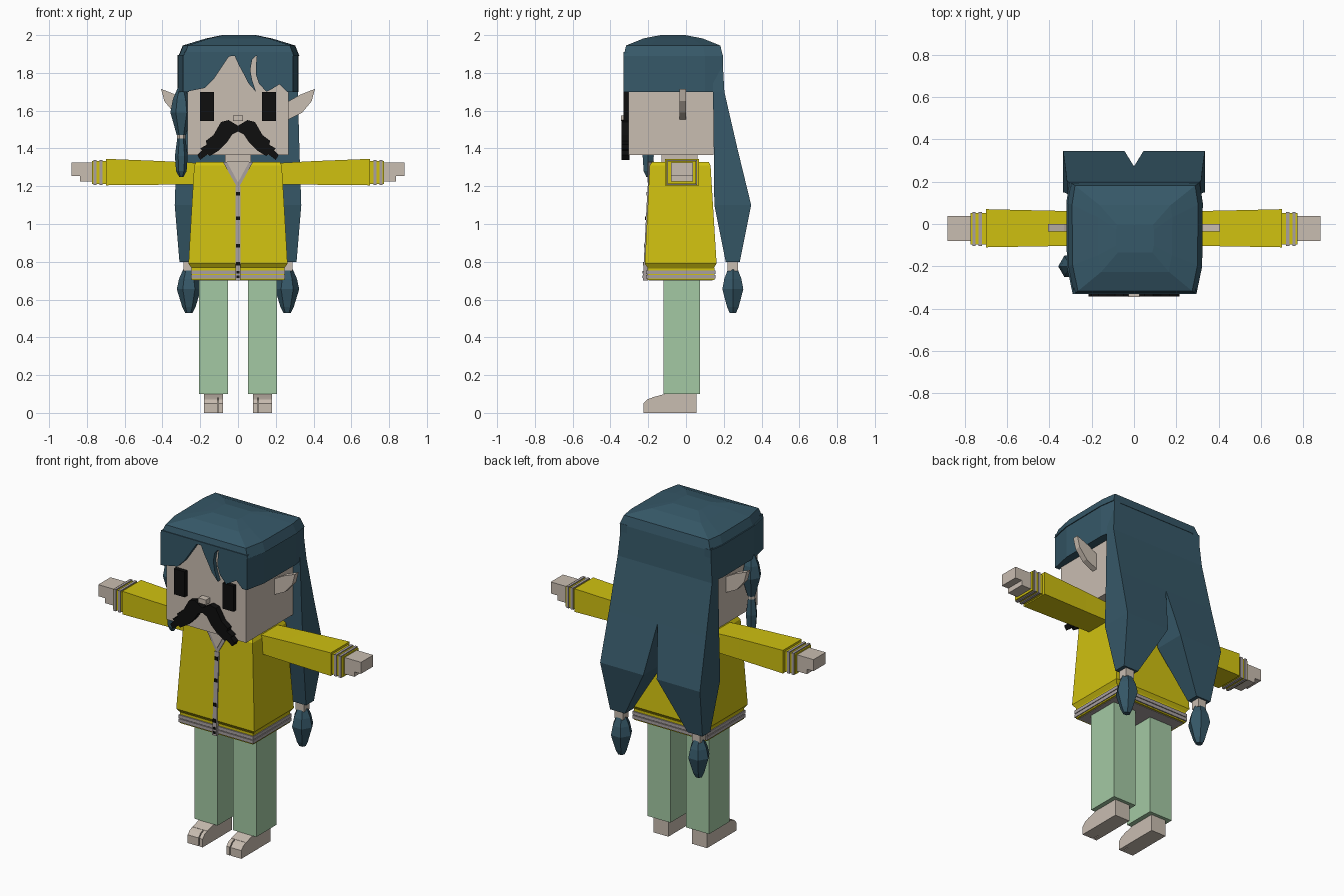
import bpy
import bmesh
import math

default_cube = bpy.data.objects.get("Cube")
if default_cube:
    bpy.data.objects.remove(default_cube, do_unlink=True)


def to_linear(channel):
    channel /= 255
    return channel / 12.92 if channel <= 0.04 else ((channel + 0.055) / 1.055) ** 2.4


def make_material(name, red, green, blue):
    material = bpy.data.materials.new(name)
    material.use_nodes = True
    colour = (to_linear(red), to_linear(green), to_linear(blue), 1)
    material.diffuse_color = colour
    shader = material.node_tree.nodes["Principled BSDF"]
    shader.inputs["Base Color"].default_value = colour
    shader.inputs["Roughness"].default_value = 0.9
    return material


skin = make_material("skin", 201, 189, 177)
hair = make_material("dark teal hair", 54, 88, 104)
yellow = make_material("yellow cloth", 208, 193, 16)
green = make_material("pale green cloth", 164, 201, 164)
grey = make_material("grey trim", 168, 160, 160)
black = make_material("black", 14, 14, 14)


def stack(name, material, rings, mirrored=False):
    """Skin a closed solid over rings of equal point count."""
    bm = bmesh.new()
    loops = [[bm.verts.new(point) for point in ring] for ring in rings]
    count = len(loops[0])
    for lower, upper in zip(loops, loops[1:]):
        for i in range(count):
            j = (i + 1) % count
            bm.faces.new((lower[i], lower[j], upper[j], upper[i]))
    bm.faces.new(loops[0][::-1])
    bm.faces.new(loops[-1])
    bmesh.ops.recalc_face_normals(bm, faces=bm.faces)
    mesh = bpy.data.meshes.new(name)
    bm.to_mesh(mesh)
    bm.free()
    mesh.materials.append(material)
    obj = bpy.data.objects.new(name, mesh)
    bpy.context.collection.objects.link(obj)
    if mirrored:
        modifier = obj.modifiers.new("mirror", "MIRROR")
        modifier.use_mirror_merge = False
    return obj


def place(axis, at, u, v):
    return {"X": (at, u, v), "Y": (u, at, v), "Z": (u, v, at)}[axis]


def loft(name, material, rings, axis="Z", mirrored=False):
    """Rectangular sections given as (position, u low, u high, v low, v high)."""
    return stack(name, material, [
        [place(axis, at, u, v) for u, v in ((a, c), (b, c), (b, d), (a, d))]
        for at, a, b, c, d in rings], mirrored)


def box(name, material, x, y, z, mirrored=False):
    return loft(name, material, [(level, *x, *y) for level in z], mirrored=mirrored)


def prism(name, material, axis, outline, low, high, mirrored=False):
    return stack(name, material, [
        [place(axis, at, u, v) for u, v in outline] for at in (low, high)], mirrored)


def spindle(name, material, x, y, profile, mirrored=False, sides=6):
    """Faceted strand from (height, radius) pairs."""
    angles = [math.tau * i / sides for i in range(sides)]
    return stack(name, material, [
        [(x + radius * math.cos(a), y + radius * math.sin(a), z) for a in angles]
        for z, radius in profile], mirrored)


# Head, neck and face
box("head", skin, (-0.268, 0.268), (-0.305, 0.145), (1.365, 1.91))
box("neck", skin, (-0.07, 0.07), (-0.13, 0.06), (1.30, 1.37))
box("eyes", black, (0.127, 0.2), (-0.33, -0.30), (1.545, 1.7), True)
box("nose", skin, (-0.026, 0.026), (-0.345, -0.30), (1.545, 1.575))
prism("ears", skin, "Y", [
    (0.25, 1.64), (0.33, 1.685), (0.407, 1.715), (0.39, 1.65), (0.34, 1.59), (0.25, 1.545)],
    -0.035, 0, True)
prism("moustache", black, "Y", [
    (0, 1.52), (0.05, 1.55), (0.09, 1.54), (0.13, 1.47), (0.17, 1.44), (0.165, 1.42),
    (0.2, 1.4), (0.19, 1.39), (0.215, 1.365), (0.2, 1.34), (0.16, 1.37), (0.15, 1.36),
    (0.1, 1.39), (0.06, 1.43), (0.03, 1.475), (0, 1.49)], -0.342, -0.30, True)

# Hair cap: one plan outline shrinking towards the crown
half_plan = [(0.29, -0.33), (0.317, -0.2), (0.32, 0.1), (0.305, 0.195)]
plan = half_plan + [(-x, y) for x, y in reversed(half_plan)]
crown_y = -0.07
stack("hair_cap", hair, [
    [(0.005 + x * sx, crown_y + (y - crown_y) * sy, z) for x, y in plan]
    for z, sx, sy in ((1.89, 1, 1), (1.945, 0.93, 0.95), (1.982, 0.55, 0.6), (2, 0.28, 0.25))])
prism("hair_sides", hair, "Z", half_plan + [(0.26, 0.195), (0.26, -0.33)], 1.7, 1.895, True)
prism("fringe", hair, "Y", [
    (-0.285, 1.91), (-0.285, 1.7), (-0.25, 1.705), (-0.175, 1.72), (-0.13, 1.765),
    (-0.07, 1.855), (-0.05, 1.885), (-0.02, 1.895), (0.005, 1.84), (0.035, 1.785),
    (0.055, 1.745), (0.095, 1.7), (0.075, 1.76), (0.065, 1.815), (0.075, 1.87),
    (0.1, 1.895), (0.095, 1.84), (0.095, 1.79), (0.11, 1.745), (0.15, 1.7),
    (0.18, 1.715), (0.22, 1.74), (0.26, 1.7), (0.292, 1.7), (0.292, 1.91)],
    -0.33, -0.303)

# Long back hair splitting into two tied tails
loft("back_hair", hair, [
    (0.8, 0.21, 0.31, 0.21, 0.285), (1.1, 0.045, 0.335, 0.15, 0.345),
    (1.4, 0, 0.325, 0.147, 0.272), (1.7, 0, 0.317, 0.143, 0.203),
    (1.9, 0, 0.3, 0.14, 0.192)], mirrored=True)
box("tail_bands", skin, (0.232, 0.288), (0.22, 0.275), (0.75, 0.805), True)
spindle("tail_tufts", hair, 0.26, 0.248,
        [(0.53, 0.02), (0.56, 0.035), (0.655, 0.064), (0.71, 0.052), (0.76, 0.03)], True)

# Thin side braid on the right only
spindle("braid_upper", hair, -0.3, -0.2,
        [(1.47, 0.024), (1.59, 0.058), (1.66, 0.045), (1.73, 0.015)])
spindle("braid_band", skin, -0.3, -0.2, [(1.45, 0.022), (1.472, 0.022)])
spindle("braid_lower", hair, -0.3, -0.2,
        [(1.25, 0.012), (1.28, 0.028), (1.36, 0.034), (1.452, 0.022)])

# Jacket body and banded hem
loft("jacket", yellow, [
    (0.765, -0.245, 0.245, -0.2, 0.145), (0.79, -0.262, 0.262, -0.218, 0.162),
    (0.95, -0.253, 0.253, -0.21, 0.152), (1.31, -0.232, 0.232, -0.192, 0.13),
    (1.328, -0.222, 0.222, -0.18, 0.12)])
box("hem_core", yellow, (-0.245, 0.245), (-0.205, 0.15), (0.703, 0.77))
for number, level in enumerate((0.711, 0.735)):
    box(f"hem_stripe_{number + 1}", grey, (-0.25, 0.25), (-0.212, 0.157), (level, level + 0.02))
box("hem_underside", grey, (-0.235, 0.235), (-0.195, 0.14), (0.7, 0.71))

# Open collar, front strip and buttons


def front_y(z):
    """Depth of the sloping jacket front."""
    return -0.192 - 0.05 * (1.31 - z)


prism("collar_trim", grey, "Y", [(-0.08, 1.329), (0, 1.185), (0.08, 1.329)], -0.201, -0.17)
prism("collar_skin", skin, "Y", [(-0.06, 1.331), (0, 1.22), (0.06, 1.331)], -0.205, -0.17)
loft("front_strip", grey, [
    (z, -0.014, 0.014, front_y(z) - 0.006, front_y(z) + 0.02) for z in (0.702, 0.79, 1.2)])
for number, z in enumerate((0.72, 0.745, 0.79, 0.885, 1.03, 1.16)):
    size = 0.007 if z < 0.76 else 0.01
    box(f"button_{number + 1}", black, (-size, size),
        (front_y(z) - 0.01, front_y(z) + 0.01), (z - size, z + size))

# Sleeves, cuffs and hands
loft("sleeves", yellow, [
    (0.2, -0.1, 0.06, 1.21, 1.322), (0.4, -0.105, 0.063, 1.208, 1.333),
    (0.7, -0.11, 0.07, 1.205, 1.345)], "X", True)
loft("cuffs", yellow, [(x, -0.097, 0.052, 1.212, 1.333) for x in (0.69, 0.772)], "X", True)
for number, x in enumerate((0.718, 0.748)):
    loft(f"cuff_stripes_{number + 1}", grey,
         [(at, -0.103, 0.057, 1.207, 1.339) for at in (x, x + 0.016)], "X", True)
prism("hands", skin, "Y", [
    (0.76, 1.325), (0.882, 1.325), (0.882, 1.255), (0.837, 1.255), (0.837, 1.225),
    (0.76, 1.225)], -0.08, 0.037, True)

# Trousers and split-toe feet
box("trouser_legs", green, (0.052, 0.207), (-0.12, 0.075), (0.1, 0.72), True)
prism("feet", skin, "X", [
    (0.055, 0), (-0.18, 0), (-0.18, 0.082), (-0.1, 0.103), (0.055, 0.103)], 0.08, 0.18, True)
toe = [(-0.17, 0), (-0.225, 0), (-0.225, 0.05), (-0.205, 0.072), (-0.17, 0.084)]
prism("inner_toes", skin, "X", toe, 0.08, 0.102, True)
prism("outer_toes", skin, "X", toe, 0.108, 0.18, True)
